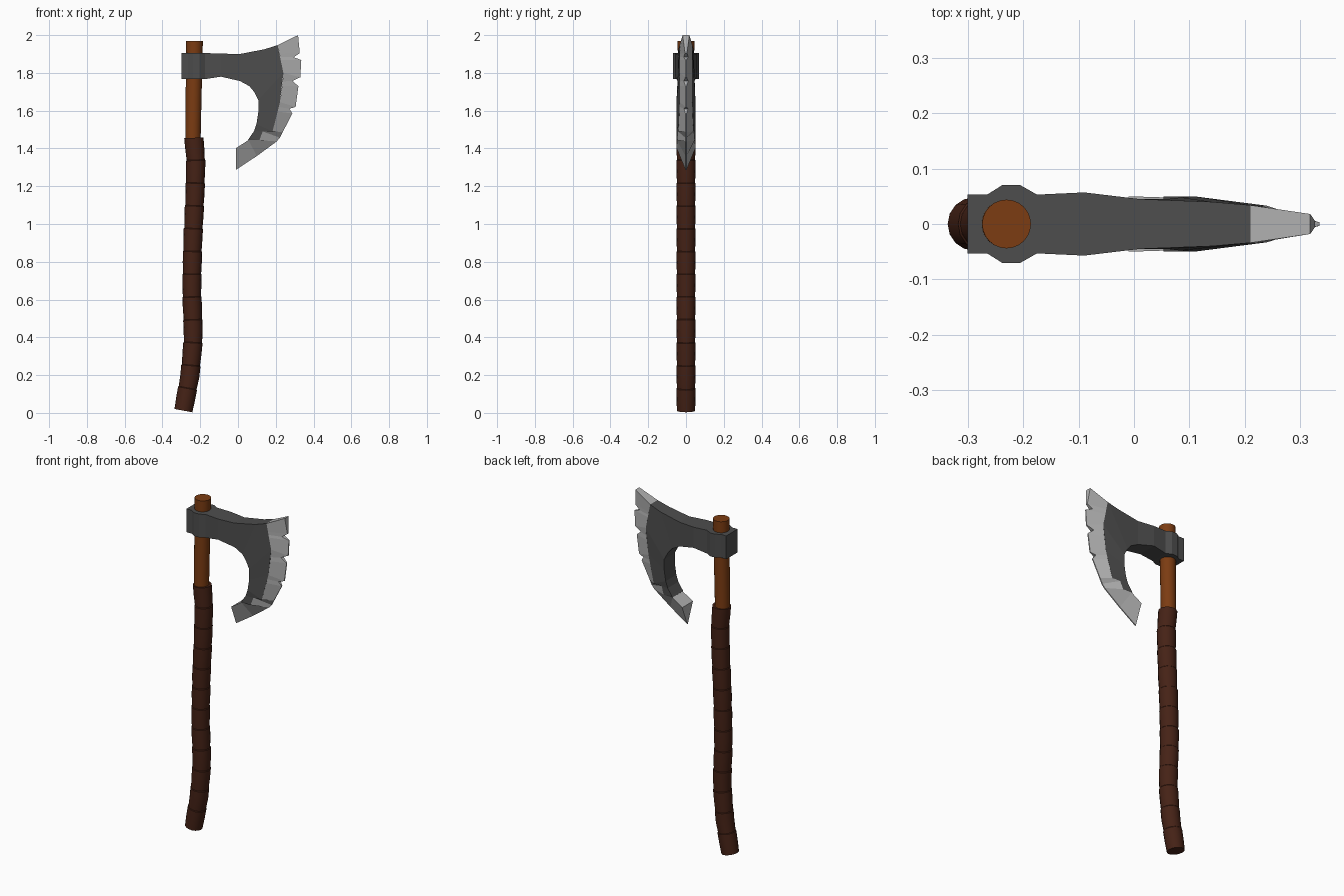
import bpy, bmesh, math
from mathutils import Vector


def material(name, rgb):
    m = bpy.data.materials.new(name)
    m.diffuse_color = (*rgb, 1)
    return m


def loft(name, rings, mat, smooth=False):
    """Skin a list of equal-sized vertex rings and cap both ends."""
    bm = bmesh.new()
    rows = [[bm.verts.new(p) for p in ring] for ring in rings]
    n = len(rows[0])
    for r0, r1 in zip(rows, rows[1:]):
        for i in range(n):
            j = (i + 1) % n
            bm.faces.new((r0[i], r0[j], r1[j], r1[i]))
    bm.faces.new(rows[0])
    bm.faces.new(rows[-1])
    bmesh.ops.recalc_face_normals(bm, faces=bm.faces)
    me = bpy.data.meshes.new(name)
    bm.to_mesh(me)
    bm.free()
    me.materials.append(mat)
    ob = bpy.data.objects.new(name, me)
    bpy.context.collection.objects.link(ob)
    if smooth:
        bpy.ops.object.select_all(action='DESELECT')
        ob.select_set(True)
        bpy.context.view_layer.objects.active = ob
        bpy.ops.object.shade_smooth_by_angle(angle=math.radians(35))
    return ob


def circle(x, z, slope, r, n):
    """Ring around a path running mostly up, leaning by slope dx/dz."""
    side = Vector((1, 0, -slope)).normalized()
    return [Vector((x, 0, z)) + side * r * math.cos(t) + Vector((0, r * math.sin(t), 0))
            for t in (2 * math.pi * i / n for i in range(n))]


def ribbon(stations):
    """Each station: ax, az, half thickness a, bx, bz, half thickness b."""
    return [[(ax, -ya, az), (ax, ya, az), (bx, yb, bz), (bx, -yb, bz)]
            for ax, az, ya, bx, bz, yb in stations]


wood = material("wood", (0.20, 0.045, 0.006))
leather = material("leather", (0.06, 0.016, 0.008))
iron = material("iron", (0.075, 0.075, 0.075))
steel = material("steel", (0.45, 0.45, 0.45))

# wooden shaft
loft("shaft", [circle(-0.238, 1.40, 0, 0.040, 24), circle(-0.238, 1.50, 0.01, 0.041, 24),
               circle(-0.23, 1.97, 0, 0.044, 24)], wood, True)

# leather grip: overlapping bands following the bent path
path = [(-0.289, 0.012), (-0.254, 0.2), (-0.236, 0.4), (-0.245, 0.65),
        (-0.24, 0.9), (-0.228, 1.15), (-0.223, 1.33), (-0.234, 1.46)]


def path_x(z):
    for (x0, z0), (x1, z1) in zip(path, path[1:]):
        if z <= z1:
            return x0 + (x1 - x0) * (z - z0) / (z1 - z0)
    return path[-1][0]


bands = 12
step = (1.46 - 0.012) / bands
rings = []
for b in range(bands):
    for f, r in ((0, 0.048), (0.5, 0.0505), (0.97, 0.051)):
        z = 0.012 + step * (b + f)
        slope = (path_x(z + 0.05) - path_x(z - 0.05)) / 0.1
        rings.append(circle(path_x(z), z, slope, r, 16))
loft("grip_wrap", rings, leather, True)

# iron head: collar, neck and bearded body
collar = [(-0.30, 0.053), (-0.265, 0.053), (-0.238, 0.07), (-0.205, 0.07), (-0.175, 0.053)]
body = [(x, 1.905, y, x, 1.767, y) for x, y in collar] + [
    (-0.09, 1.902, 0.057, -0.09, 1.78, 0.057),
    (0.01, 1.90, 0.045, 0.01, 1.757, 0.045),
    (0.14, 1.925, 0.04, 0.06, 1.73, 0.045),
    (0.21, 1.947, 0.034, 0.085, 1.70, 0.048),
    (0.24, 1.80, 0.033, 0.108, 1.656, 0.05),
    (0.222, 1.645, 0.033, 0.108, 1.595, 0.05),
    (0.183, 1.49, 0.040, 0.098, 1.53, 0.05),
    (0.13, 1.49, 0.042, 0.085, 1.492, 0.05),
    (0.114, 1.444, 0.046, 0.06, 1.455, 0.05),
    (0.055, 1.444, 0.048, 0.053, 1.446, 0.05)]
loft("axe_head", ribbon(body), iron)

# chipped steel cutting edge
edge = [
    (0.21, 1.947, 0.034, 0.318, 2.0, 0.018),
    (0.22, 1.90, 0.034, 0.327, 1.905, 0.005),
    (0.223, 1.883, 0.034, 0.295, 1.883, 0.012),
    (0.226, 1.868, 0.034, 0.335, 1.868, 0.003),
    (0.24, 1.80, 0.033, 0.33, 1.777, 0.003),
    (0.236, 1.755, 0.033, 0.288, 1.757, 0.012),
    (0.233, 1.73, 0.033, 0.32, 1.73, 0.003),
    (0.222, 1.645, 0.033, 0.305, 1.62, 0.003),
    (0.215, 1.62, 0.034, 0.272, 1.61, 0.010),
    (0.208, 1.595, 0.035, 0.288, 1.585, 0.003),
    (0.183, 1.49, 0.040, 0.237, 1.487, 0.003),
    (0.13, 1.49, 0.042, 0.222, 1.457, 0.003),
    (0.114, 1.444, 0.046, 0.205, 1.437, 0.003),
    (0.055, 1.444, 0.048, 0.10, 1.36, 0.003),
    (-0.01, 1.402, 0.05, -0.01, 1.287, 0.003)]
loft("cutting_edge", ribbon(edge), steel)
